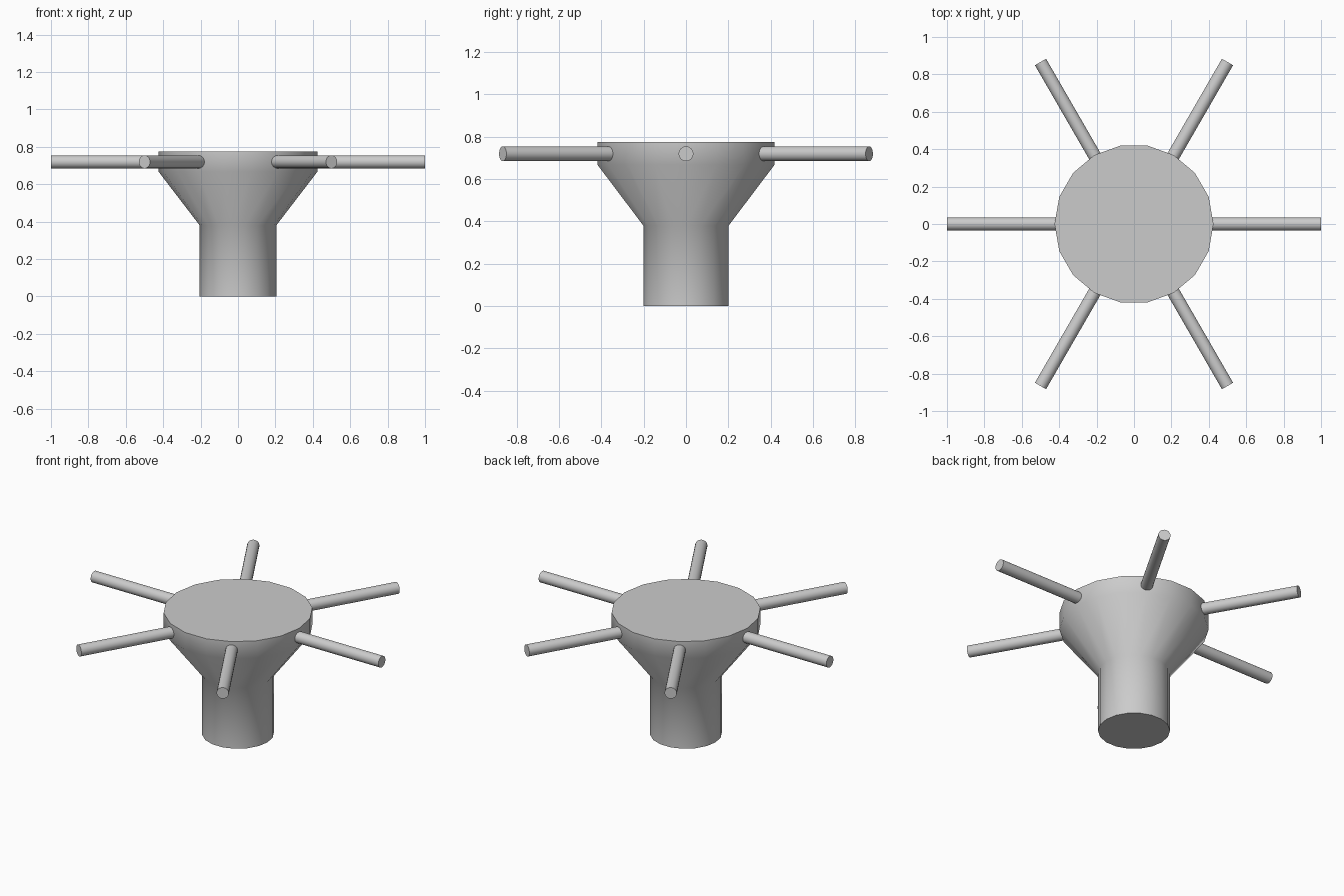
import bpy, bmesh, math
from mathutils import Matrix

cube = bpy.data.objects.get("Cube")
if cube:
    bpy.data.objects.remove(cube, do_unlink=True)

GREY = (0.6, 0.6, 0.6, 1)
grey = bpy.data.materials.new("plain grey")
grey.use_nodes = True
grey.diffuse_color = GREY
grey.node_tree.nodes["Principled BSDF"].inputs["Base Color"].default_value = GREY


def lathe(name, profile, sides, matrix=Matrix()):
    """Capped solid of revolution from (radius, height) pairs."""
    bm = bmesh.new()
    rings = []
    for r, z in profile:
        angles = [math.tau * i / sides for i in range(sides)]
        rings.append([bm.verts.new((r * math.cos(a), r * math.sin(a), z)) for a in angles])
    for low, high in zip(rings, rings[1:]):
        for i in range(sides):
            j = (i + 1) % sides
            bm.faces.new((low[i], low[j], high[j], high[i]))
    bm.faces.new(rings[0][::-1])
    bm.faces.new(rings[-1])
    bm.transform(matrix)
    mesh = bpy.data.meshes.new(name)
    bm.to_mesh(mesh)
    bm.free()
    mesh.materials.append(grey)
    obj = bpy.data.objects.new(name, mesh)
    bpy.context.collection.objects.link(obj)
    bpy.ops.object.select_all(action="DESELECT")
    obj.select_set(True)
    bpy.context.view_layer.objects.active = obj
    bpy.ops.object.shade_smooth_by_angle(angle=math.radians(50))
    return obj


# Stem flaring out into a flat-topped hub
lathe("hub", [(0.205, 0), (0.205, 0.38), (0.425, 0.667), (0.425, 0.775)], 18)

# Six round spokes around the rim
for k in range(6):
    turn = Matrix.Rotation(k * math.tau / 6, 4, "Z") @ Matrix.Rotation(math.pi / 2, 4, "Y")
    lathe(f"spoke_{k + 1}", [(0.035, 0.3), (0.035, 1.0)], 18,
          Matrix.Translation((0, 0, 0.719)) @ turn)
